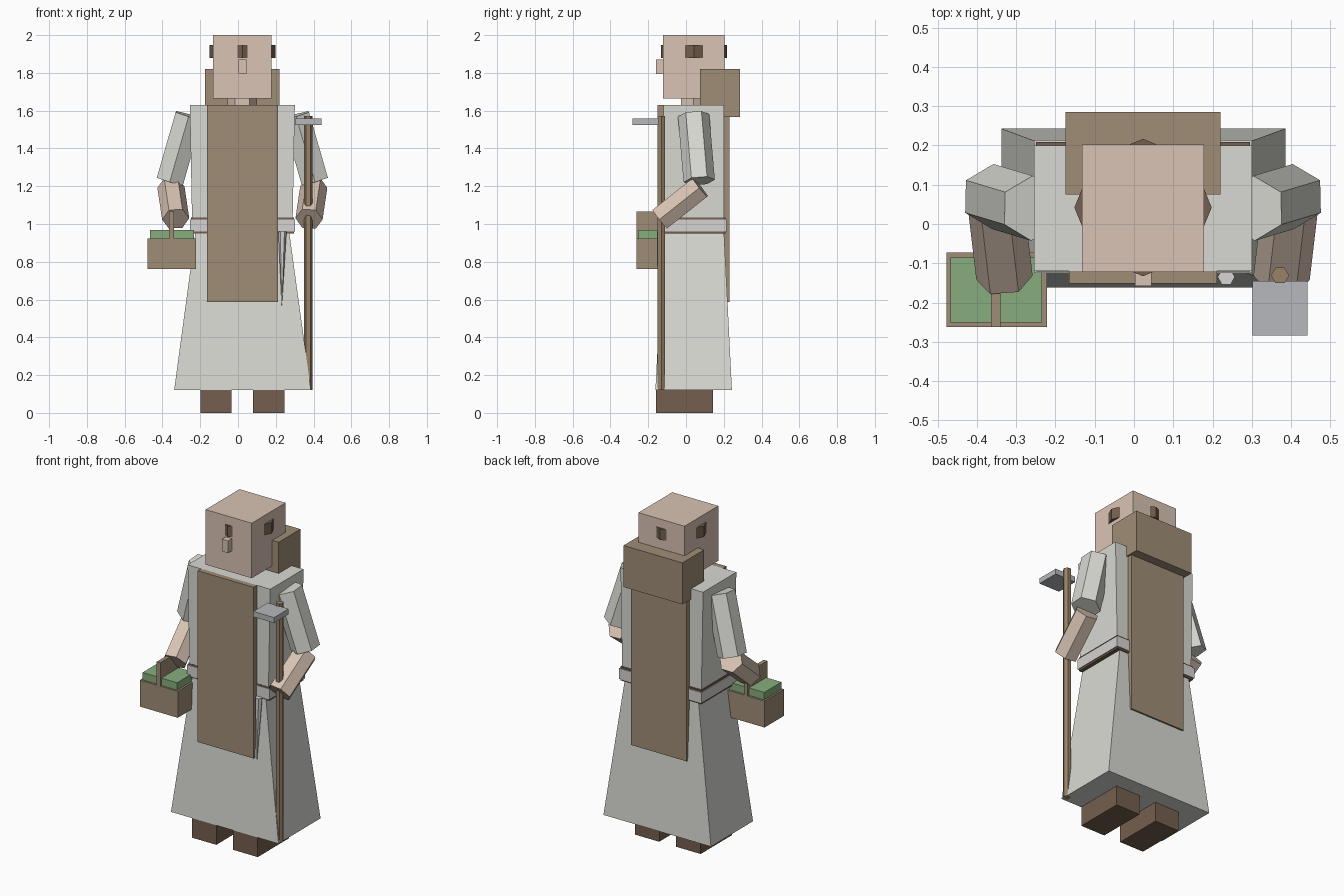
import bpy, bmesh
from mathutils import Vector, Matrix

if "Cube" in bpy.data.objects:
    bpy.data.objects.remove(bpy.data.objects["Cube"])

CX = 0.023  # body centre line


def material(name, r, g, b):
    m = bpy.data.materials.new(name)
    lin = [((c / 255 + 0.055) / 1.055) ** 2.4 for c in (r, g, b)]
    m.diffuse_color = (*lin, 1)
    m.use_nodes = True
    m.node_tree.nodes["Principled BSDF"].inputs["Base Color"].default_value = m.diffuse_color
    return m


SKIN = material("skin", 217, 196, 180)
ROBE = material("pale robe", 217, 218, 211)
BELT = material("belt grey", 214, 211, 209)
CLOTH = material("brown cloth", 159, 141, 118)
SHOE = material("dark brown", 116, 95, 78)
WOOD = material("wood", 152, 130, 104)
GREEN = material("leaf green", 135, 174, 125)
METAL = material("metal grey", 182, 184, 188)


def finish(bm, name, mat):
    bmesh.ops.recalc_face_normals(bm, faces=bm.faces)
    me = bpy.data.meshes.new(name)
    bm.to_mesh(me)
    bm.free()
    me.materials.append(mat)
    ob = bpy.data.objects.new(name, me)
    bpy.context.collection.objects.link(ob)
    return ob


def box(name, mat, x, y, z, top_x=None, top_y=None):
    """Box from ranges; the top rectangle may differ from the bottom one."""
    bm = bmesh.new()
    bmesh.ops.create_cube(bm, size=1)
    for v in bm.verts:
        up = v.co.z > 0
        xr = top_x if up and top_x else x
        yr = top_y if up and top_y else y
        v.co = (xr[v.co.x > 0], yr[v.co.y > 0], z[up])
    return finish(bm, name, mat)


def prism(name, mat, a, b, r1, r2=None, sides=6, side_dir=(1, 0, 0)):
    """Prism or cone from a to b with one corner turned toward side_dir."""
    a, b = Vector(a), Vector(b)
    w = (b - a).normalized()
    u = Vector(side_dir)
    u = (u - w * u.dot(w)).normalized()
    rot = Matrix((u, w.cross(u), w)).transposed().to_4x4()
    bm = bmesh.new()
    bmesh.ops.create_cone(bm, cap_ends=True, segments=sides, radius1=r1,
                          radius2=r1 if r2 is None else r2, depth=(b - a).length)
    # put a corner exactly on the local x axis
    corner = max(bm.verts, key=lambda v: v.co.x).co
    spin = Matrix.Rotation(-Vector((corner.x, corner.y)).angle_signed(Vector((1, 0))), 4, 'Z')
    bmesh.ops.transform(bm, matrix=Matrix.Translation((a + b) / 2) @ rot @ spin, verts=bm.verts)
    return finish(bm, name, mat)


# Head, nose, eye band and neck
box("head", SKIN, (-0.132, 0.178), (-0.122, 0.203), (1.665, 2.0))
box("nose", SKIN, (0.002, 0.044), (-0.158, -0.11), (1.795, 1.87))
prism("eye_band", SHOE, (CX, 0.042, 1.88), (CX, 0.042, 1.947), 0.175, sides=8)
prism("neck", SKIN, (CX, 0.04, 1.6), (CX, 0.04, 1.68), 0.078)

# Lowered hood behind the head
box("hood", CLOTH, (-0.175, 0.221), (0.075, 0.285), (1.567, 1.82))

# Robe: torso and flared skirt
box("torso", ROBE, (-0.242, 0.288), (-0.12, 0.2), (0.96, 1.63), (-0.255, 0.301))
box("skirt", ROBE, (-0.338, 0.386), (-0.162, 0.243), (0.12, 0.98),
    (-0.222, 0.268), (-0.118, 0.2))

# Belt with thin dark trim and a hanging pointed end
box("belt_trim", SHOE, (-0.25, 0.296), (-0.121, 0.209), (0.95, 1.034))
box("belt", BELT, (-0.255, 0.301), (-0.125, 0.214), (0.96, 1.024))
prism("belt_end", BELT, (0.235, -0.135, 0.96), (0.232, -0.15, 0.56), 0.022, 0.0)

# Front and back panels
box("front_panel", CLOTH, (-0.165, 0.211), (-0.152, -0.118), (0.588, 1.63))
box("back_panel", CLOTH, (-0.165, 0.211), (0.198, 0.23), (0.588, 1.63))

# Arms and shoes, mirrored about the centre line
for side, s in (("left", 1), ("right", -1)):
    def at(d, y, z):
        return (CX + s * d, y, z)
    prism(side + "_sleeve", ROBE, at(0.283, 0.04, 1.575), at(0.383, 0.07, 1.228),
          0.083, side_dir=(0, 1, 0))
    prism(side + "_forearm", SKIN, at(0.378, 0.075, 1.195), at(0.353, -0.137, 1.027),
          0.072, side_dir=(1, 0, 0))
    box(side + "_shoe", SHOE, sorted((CX + s * 0.057, CX + s * 0.222)),
        (-0.16, 0.143), (0, 0.12))

# Basket with greens and a flat upright handle
box("basket", CLOTH, (-0.478, -0.222), (-0.262, -0.073), (0.762, 0.923))
for i, xr in enumerate(((-0.467, -0.362), (-0.34, -0.234))):
    box(f"greens_{i + 1}", GREEN, xr, (-0.251, -0.085), (0.9, 0.968))
box("basket_handle", CLOTH, (-0.364, -0.34), (-0.262, -0.073), (0.9, 1.065))

# Staff with a metal head
prism("staff", WOOD, (0.372, -0.131, 0.12), (0.372, -0.131, 1.573), 0.023)
box("staff_head", METAL, (0.302, 0.442), (-0.284, -0.145), (1.525, 1.558))
